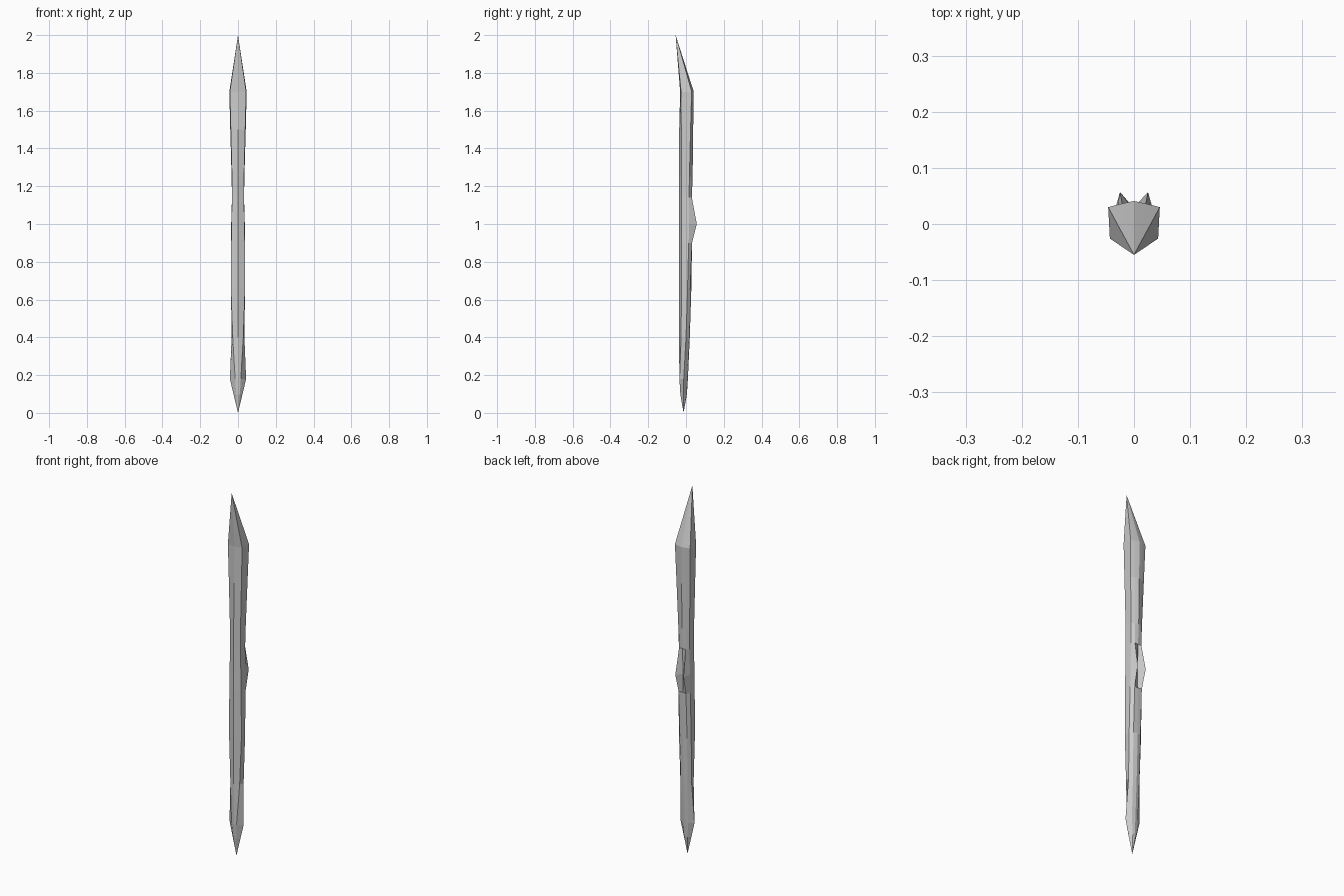
import bpy, bmesh

# Half cross-sections of the faceted shaft, bottom to top:
# z, front ridge y, front edge (x, y), side edge (x, y), back edge (x, y), back centre y
SECTIONS = [
    (0.10, -0.030, 0.010, -0.027, 0.024, -0.013, 0.010, 0.003, 0.005),
    (0.18, -0.035, 0.015, -0.034, 0.043, -0.012, 0.018, 0.006, 0.010),
    (0.40, -0.037, 0.028, -0.026, 0.034, 0.000, 0.020, 0.016, 0.020),
    (0.65, -0.038, 0.037, -0.024, 0.037, 0.008, 0.022, 0.022, 0.028),
    (0.90, -0.038, 0.036, -0.024, 0.036, 0.014, 0.022, 0.032, 0.028),
    (1.00, -0.037, 0.034, -0.024, 0.036, 0.017, 0.025, 0.057, 0.026),
    (1.14, -0.037, 0.032, -0.024, 0.032, 0.016, 0.020, 0.031, 0.030),
    (1.25, -0.037, 0.032, -0.024, 0.034, 0.018, 0.018, 0.027, 0.035),
    (1.50, -0.036, 0.038, -0.025, 0.041, 0.024, 0.021, 0.032, 0.038),
    (1.70, -0.031, 0.043, -0.026, 0.046, 0.030, 0.023, 0.036, 0.041),
]
BOTTOM_TIP = (0, -0.013, 0)
TOP_TIP = (0, -0.055, 2.0)


def section_ring(bm, z, front, fx, fy, sx, sy, bx, by, back):
    half = [(fx, fy), (sx, sy), (bx, by)]
    loop = [(0, front)] + half + [(0, back)] + [(-x, y) for x, y in reversed(half)]
    return [bm.verts.new((x, y, z)) for x, y in loop]


bm = bmesh.new()
rings = [section_ring(bm, *s) for s in SECTIONS]
bottom, top = bm.verts.new(BOTTOM_TIP), bm.verts.new(TOP_TIP)
n = len(rings[0])

# Shaft walls between neighbouring sections
for low, high in zip(rings, rings[1:]):
    for i in range(n):
        j = (i + 1) % n
        bm.faces.new((low[i], low[j], high[j], high[i]))

# Pointed ends
for i in range(n):
    j = (i + 1) % n
    bm.faces.new((bottom, rings[0][j], rings[0][i]))
    bm.faces.new((top, rings[-1][i], rings[-1][j]))

bmesh.ops.recalc_face_normals(bm, faces=bm.faces)
mesh = bpy.data.meshes.new("spike")
bm.to_mesh(mesh)
bm.free()
bpy.context.collection.objects.link(bpy.data.objects.new("spike", mesh))
